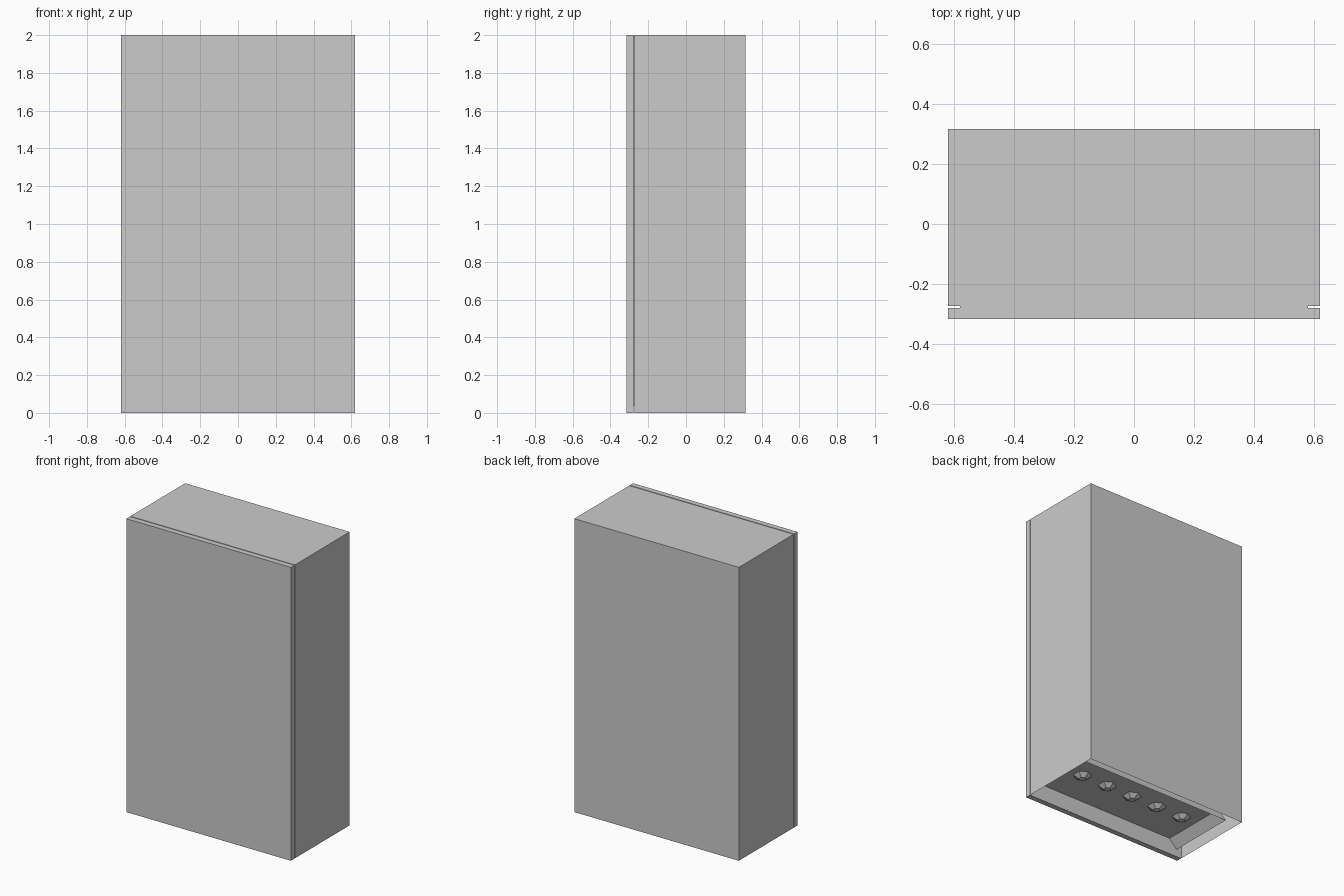
import bpy, bmesh, math

if "Cube" in bpy.data.objects:
    bpy.data.objects.remove(bpy.data.objects["Cube"])

HX = 0.62            # half width
FRONT, SEAM, BACK = -0.316, -0.276, 0.316


def add_object(name, bm):
    bmesh.ops.recalc_face_normals(bm, faces=bm.faces)
    mesh = bpy.data.meshes.new(name)
    bm.to_mesh(mesh)
    bm.free()
    obj = bpy.data.objects.new(name, mesh)
    bpy.context.collection.objects.link(obj)
    return obj


def box_mesh(hx, y0, y1, z0, z1):
    bm = bmesh.new()
    bmesh.ops.create_cube(bm, size=1)
    for v in bm.verts:
        v.co.x *= 2 * hx
        v.co.y = (y0 + y1) / 2 + v.co.y * (y1 - y0)
        v.co.z = (z0 + z1) / 2 + v.co.z * (z1 - z0)
    return bm


def delete_faces(bm, test):
    bm.normal_update()
    doomed = [f for f in bm.faces if test(f)]
    bmesh.ops.delete(bm, geom=doomed, context='FACES')


# Cabinet shell, open underneath
shell = box_mesh(HX, SEAM + 0.003, BACK, 0, 2)
delete_faces(shell, lambda f: f.normal.z < -0.9)
add_object("cabinet_shell", shell)

# Full-height front door and the narrow seal behind it
add_object("front_door", box_mesh(HX, FRONT, SEAM - 0.003, 0, 2))
add_object("door_seal", box_mesh(0.58, SEAM - 0.003, SEAM + 0.003, 0.04, 1.996))

# Recessed base pan: side walls slope in towards a raised panel
PAN_Z, RIM_Z = 0.106, 0.046
pan = box_mesh(0.577, SEAM + 0.004, 0.208, RIM_Z, PAN_Z)
for v in pan.verts:
    if v.co.z > RIM_Z + 0.01:
        v.co.x = math.copysign(0.52, v.co.x)
delete_faces(pan, lambda f: f.normal.z < -0.9)
add_object("base_pan", pan)

# Row of five six-sided studs under the base pan
for i in range(5):
    bm = bmesh.new()
    bmesh.ops.create_cone(bm, cap_ends=True, segments=6,
                          radius1=0.025, radius2=0.06, depth=0.025)
    bmesh.ops.translate(bm, verts=bm.verts,
                        vec=((i - 2) * 0.203, -0.02, PAN_Z - 0.0125))
    add_object(f"base_stud_{i + 1}", bm)
